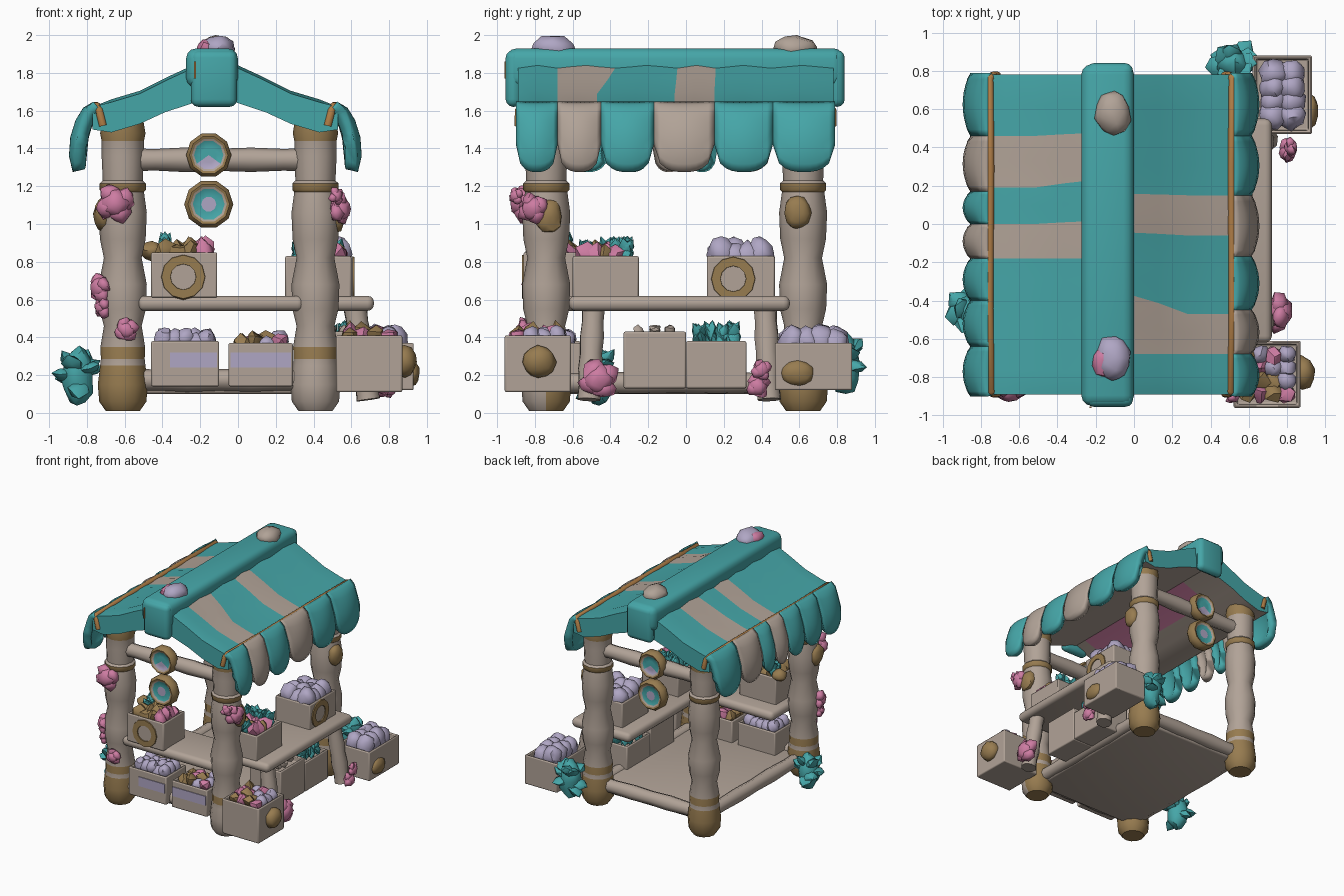
import bpy, bmesh, math, random
from mathutils import Matrix, Vector

if "Cube" in bpy.data.objects:
    bpy.data.objects.remove(bpy.data.objects["Cube"])

rng = random.Random(4)
COLOURS = {
    "beige": (0.44, 0.365, 0.31), "teal": (0.06, 0.38, 0.39), "brown": (0.31, 0.2, 0.08),
    "pink": (0.61, 0.2, 0.36), "lavender": (0.43, 0.38, 0.55), "orange": (0.42, 0.2, 0.06)}
MATS, KEYS = {}, list(COLOURS)
for key, col in COLOURS.items():
    MATS[key] = bpy.data.materials.new(key)
    MATS[key].diffuse_color = (*col, 1)
IDX = {k: i for i, k in enumerate(KEYS)}


def finish(name, bm, angle=45, recalc=True):
    if recalc:
        bmesh.ops.recalc_face_normals(bm, faces=bm.faces[:])
    me = bpy.data.meshes.new(name)
    bm.to_mesh(me)
    bm.free()
    for k in KEYS:
        me.materials.append(MATS[k])
    me.shade_smooth()
    me.set_sharp_from_angle(angle=math.radians(angle))
    ob = bpy.data.objects.new(name, me)
    bpy.context.collection.objects.link(ob)
    return ob


def box(name, lo, hi, mat, bevel=0.03):
    bm = bmesh.new()
    lo, hi = Vector(lo), Vector(hi)
    bmesh.ops.create_cube(bm, size=1, matrix=Matrix.Translation((lo + hi) / 2) @ Matrix.Diagonal((*(hi - lo), 1)))
    if bevel:
        bmesh.ops.bevel(bm, geom=bm.edges[:], offset=bevel, segments=3, profile=0.5, affect='EDGES')
    for f in bm.faces:
        f.material_index = IDX[mat]
    return finish(name, bm)


def lathe(name, profile, loc, axis=(0, 0, 1), segs=12, rule=None):
    """Profile rows are radius, height, colour of the band that follows."""
    bm = bmesh.new()
    m = Matrix.Translation(loc) @ Vector(axis).to_track_quat('Z', 'Y').to_matrix().to_4x4()
    rings = [[bm.verts.new(m @ Vector((r * math.cos(a), r * math.sin(a), h)))
              for a in (2 * math.pi * s / segs for s in range(segs))] for r, h, _ in profile]
    for i in range(len(rings) - 1):
        for s in range(segs):
            t = (s + 1) % segs
            f = bm.faces.new((rings[i][s], rings[i][t], rings[i + 1][t], rings[i + 1][s]))
            f.material_index = IDX[profile[i][2]]
    bmesh.ops.remove_doubles(bm, verts=bm.verts[:], dist=0.0005)
    if rule:
        for f in bm.faces:
            rule(f)
    return finish(name, bm)


def add_blob(bm, loc, size, mat, direction=None, sub=2, jitter=0.12):
    rot = Vector(direction).to_track_quat('Z', 'Y').to_matrix().to_4x4() if direction else Matrix()
    m = Matrix.Translation(loc) @ rot @ Matrix.Diagonal((*size, 1))
    vs = bmesh.ops.create_icosphere(bm, subdivisions=sub, radius=1, matrix=m)['verts']
    for v in vs:
        v.co += Vector([rng.uniform(-1, 1) for _ in range(3)]) * min(size) * jitter
    for f in {f for v in vs for f in v.link_faces}:
        f.material_index = IDX[mat]


def blob(name, loc, size, mat):
    bm = bmesh.new()
    add_blob(bm, loc, size, mat)
    finish(name, bm)


def flower(name, loc, r, facing, mat="pink"):
    bm = bmesh.new()
    q = Vector(facing).to_track_quat('Z', 'Y')
    for i in range(4):
        a = i * math.tau / 4 + 0.5
        off = q @ Vector((math.cos(a), math.sin(a), 0)) * r * 0.45
        add_blob(bm, Vector(loc) + off, (r * .58, r * .58, r * .45), mat, facing, 1, .2)
    add_blob(bm, loc, (r * .7, r * .7, r * .6), mat, facing)
    finish(name, bm, 60)


def plant(name, loc, size, count=10):
    bm = bmesh.new()
    for i in range(count):
        a = i * 2.4
        d = Vector((math.cos(a), math.sin(a), rng.uniform(-0.8, 1.2))).normalized()
        off = Vector((d.x * size[0], d.y * size[1], d.z * size[2])) * 0.55
        add_blob(bm, Vector(loc) + off, (0.06, 0.035, 0.075), "teal", d, 1, .2)
    add_blob(bm, loc, (size[0] * .65, size[1] * .65, size[2] * .75), "teal")
    finish(name, bm)


def crate(name, lo, hi, goods, n=(3, 3), r=0.055, pad=0.04):
    """Open box filled with rounded goods, or pointed leaves for teal; one goods list per row in y."""
    bm = bmesh.new()
    lo, hi = Vector(lo), Vector(hi)
    bmesh.ops.create_cube(bm, size=1, matrix=Matrix.Translation((lo + hi) / 2) @ Matrix.Diagonal((*(hi - lo), 1)))
    top = max(bm.faces, key=lambda f: f.calc_center_median().z)
    for t in (0.025, 0.004):
        bmesh.ops.inset_region(bm, faces=[top], thickness=t)
    bmesh.ops.translate(bm, verts=top.verts[:], vec=(0, 0, -0.05))
    ob = finish(name, bm)
    mod = ob.modifiers.new("soft_edges", 'BEVEL')
    mod.width, mod.segments = 0.014, 2
    bm = bmesh.new()
    for i in range(n[0]):
        for j in range(n[1]):
            fx, fy = (i + .5) / n[0], (j + .5) / n[1]
            p = Vector((lo.x + pad + fx * (hi.x - lo.x - 2 * pad), lo.y + pad + fy * (hi.y - lo.y - 2 * pad),
                        hi.z - 0.005 + rng.uniform(-.015, .02)))
            row = goods[int(fy * len(goods))]
            mat = row[int(fx * len(row))]
            if mat == "teal":
                for k in range(3):
                    d = (rng.uniform(-.6, .6), rng.uniform(-.6, .6), 1)
                    add_blob(bm, p + Vector((0, 0, .03)), (.038, .028, .075), mat, d, 1)
            elif mat == "lavender":
                add_blob(bm, p, (r, r, r * 1.2), mat)
            else:
                add_blob(bm, p, (r, r, r * 1.1), mat, None, 1, .25)
    finish(name + "_goods", bm)


def tube(name, pts, r, mat, radii=None):
    cu = bpy.data.curves.new(name, 'CURVE')
    cu.dimensions, cu.bevel_depth, cu.bevel_resolution, cu.use_fill_caps = '3D', r, 2, True
    sp = cu.splines.new('POLY')
    sp.points.add(len(pts) - 1)
    for i, (p, c) in enumerate(zip(sp.points, pts)):
        p.co = (*c, 1)
        p.radius = radii[i] if radii else 1
    sp.use_smooth = True
    cu.materials.append(MATS[mat])
    bpy.context.collection.objects.link(bpy.data.objects.new(name, cu))


def rail(name, a, b, r):
    a, b = Vector(a), Vector(b)
    tube(name, [a.lerp(b, t / 6) for t in range(7)], r, "beige", [1, .92, 1.06, .95, 1.04, .93, 1])


# Corner posts with brown feet and bands
XL, XR, YF, YB, CX = -0.61, 0.41, -0.74, 0.62, -0.12
post = [(0, .01, "brown"), (.09, .01, "brown"), (.125, .06, "brown"), (.132, .15, "brown"), (.12, .25, "beige"),
        (.116, .285, "brown"), (.118, .35, "beige"), (.1, .46, "beige"), (.122, .55, "beige"), (.127, .68, "beige"),
        (.1, .82, "beige"), (.121, .92, "beige"), (.127, 1.06, "beige"), (.112, 1.17, "brown"),
        (.122, 1.18, "brown"), (.122, 1.215, "beige"), (.106, 1.23, "beige"), (.112, 1.36, "beige"),
        (.112, 1.44, "brown"), (.12, 1.48, "brown"), (.11, 1.54, "brown"), (0, 1.54, "brown")]
for name, x, y in (("front_left", XL, YF), ("front_right", XR, YF), ("back_left", XL, YB), ("back_right", XR, YB)):
    def foot(f, name=name, y=y):
        c = f.calc_center_median()
        if name == "front_right" and .03 < c.z < .26 and c.y - y < -.02:
            f.material_index = IDX["beige"]
    lathe(name + "_post", post, (x, y, 0), rule=foot)

# Floor, lower rails, cross beams and hanging signs
box("floor", (XL, YF, .10), (XR, YB, .185), "beige", .02)
for y, side in ((YF, -1), (YB, 1)):
    rail("lower_rail", (XL, y, .175), (XR, y, .175), .06)
    rail("cross_beam", (XL, y, 1.34), (XR, y, 1.34), .062)
    for z, r, mid in ((1.365, .12, "teal"), (1.105, .13, "lavender")):
        h = .035
        prof = [(0, -h, mid), (.04, -h, "teal"), (r * .65, -h, "beige"), (r * .74, -h - .01, "brown"), (r * .85, -h - .014, "brown"),
                (r, -h + .01, "brown"), (r, h - .01, "brown"), (r * .85, h + .014, "brown"), (r * .74, h + .01, "beige"),
                (r * .65, h, "teal"), (.04, h, mid), (0, h, mid)]

        def lower_patch(f, z=z, mid=mid):
            if mid == "teal" and f.material_index == IDX["teal"] and f.calc_center_median().z < z - .02:
                f.material_index = IDX["lavender"]
        lathe("hanging_sign", prof, (-.155, y + side * .05, z), (0, 1, 0), 10, lower_patch)
for x in (XL, XR):
    rail("side_rail", (x, YF, .16), (x, YB, .16), .055)

# Roof slopes: striped on top, lined underneath
TOP = [(0, 1.88), (.25, 1.765), (.40, 1.69), (.55, 1.645), (.65, 1.62)]
BOT = [(.65, 1.50), (.55, 1.485), (.40, 1.53), (.27, 1.59), (0, 1.68)]
T, B = "teal", "beige"
RIGHT = ([(-.89, -.89), (-.68, -.68), (-.34, -.47), (-.04, -.06), (.16, .15), (.45, .45), (.78, .78)], [T, B, T, B, T, T])
LEFT = ([(-.89, -.89), (-.64, -.64), (-.40, -.40), (-.18, -.18), (.02, 0), (.24, .19), (.48, .46), (.78, .78)],
        [T, T, T, B, T, B, T])
FLAPS = {1: [-.90, -.68, -.45, -.17, .15, .46, .79], -1: [-.90, -.64, -.40, -.18, 0, .17, .46, .79]}


def slope(name, s, edges, cols):
    bm = bmesh.new()
    rows, outline = [], TOP + BOT
    for i, (a, b) in enumerate(edges):
        stations = [(a, b, 0)]
        if i < len(cols):
            a2, b2 = edges[i + 1]
            stations.append(((a + a2) / 2, (b + b2) / 2, .015))
        for ya, yb, lift in stations:
            rows.append([bm.verts.new((CX + s * d, ya + (yb - ya) * max(0, min(1, (d - .08) / .3)), z + (lift if k < 4 else 0)))
                         for k, (d, z) in enumerate(outline)])
    n = len(outline)
    for i in range(len(rows) - 1):
        for k in range(n):
            f = bm.faces.new((rows[i][k], rows[i][(k + 1) % n], rows[i + 1][(k + 1) % n], rows[i + 1][k]))
            under = 5 <= k < n - 1
            lining = s < 0 and k == 8 and 1 <= i <= len(rows) - 4
            f.material_index = IDX[("pink" if lining else B) if under else cols[i // 2]]
    for row in (rows[0], rows[-1]):
        for k in range(4):
            f = bm.faces.new((row[k], row[k + 1], row[n - 2 - k], row[n - 1 - k]))
            f.material_index = IDX[T]
    finish(name, bm, 55)


# Scalloped eave flaps
DROP = [(.645, 1.648), (.70, 1.615), (.74, 1.55), (.768, 1.46), (.775, 1.36), (.755, 1.275)]


def flap(s, y0, y1, mat):
    bm = bmesh.new()
    nu, nv, grid = 10, 10, []
    for i in range(nu + 1):
        u = -1 + 2 * i / nu
        length = .68 + .32 * math.sqrt(max(0, 1 - abs(u) ** 2.6))
        col = []
        for j in range(nv + 1):
            t = j / nv * length * (len(DROP) - 1)
            k = min(int(t), len(DROP) - 2)
            d, z = Vector(DROP[k]).lerp(Vector(DROP[k + 1]), t - k)
            d -= .035 * u * u * min(1, t / 2)
            col.append(bm.verts.new((CX + s * d, (y0 + y1) / 2 + u * (y1 - y0) / 2, z)))
        grid.append(col)
    for i in range(nu):
        for j in range(nv):
            q = (grid[i][j], grid[i][j + 1], grid[i + 1][j + 1], grid[i + 1][j])
            bm.faces.new(q if s > 0 else q[::-1]).material_index = IDX[mat]
    ob = finish("eave_flap", bm, 60, False)
    mod = ob.modifiers.new("thickness", 'SOLIDIFY')
    mod.thickness, mod.offset = .065, -1


for s, name, (edges, cols) in ((1, "right_roof", RIGHT), (-1, "left_roof", LEFT)):
    slope(name, s, edges, cols)
    ys = FLAPS[s]
    for y0, y1, c in zip(ys, ys[1:], cols):
        flap(s, y0, y1, c)
    path = [(.595, -.885, 1.52), (.615, -.885, 1.6), (.63, -.87, 1.626), (.635, -.4, 1.624), (.63, .3, 1.626), (.635, .76, 1.626),
            (.615, .775, 1.6), (.595, .775, 1.52)]
    tube(name + "_trim", [(CX + s * d, y, z) for d, y, z in path], .022, "orange")
# Ridge with drooping ends and end knobs
box("ridge_beam", (-.275, -.95, 1.72), (.0, .835, 1.93), "teal", .055)
box("ridge_front_end", (-.25, -.955, 1.62), (-.005, -.87, 1.92), "teal", .04)
box("ridge_back_end", (-.25, .76, 1.62), (-.005, .84, 1.92), "teal", .04)
box("ridge_piping", (-.232, -.96, 1.77), (-.222, -.952, 1.86), "orange", 0)
blob("front_ridge_knob", (-.11, -.70, 1.93), (.095, .12, .068), "lavender")
blob("front_ridge_knob_accent", (-.165, -.72, 1.93), (.05, .08, .055), "pink")
blob("back_ridge_knob", (-.11, .58, 1.93), (.095, .12, .065), "beige")

# Counters and legs
box("front_counter", (-.53, -.84, .54), (.35, -.42, .62), "beige", .035)
box("side_counter", (.16, -.62, .54), (.72, .55, .62), "beige", .035)
for y in (-.49, .42):
    rail("counter_leg", (.69, y * 1.05, .07), (.62, y, .56), .065)

# Crates of goods
L, P, W = "lavender", "pink", "brown"
crate("front_low_crate_left", (-.46, -.84, .14), (-.10, -.56, .38), [[L]], (5, 3), .05)
crate("front_low_crate_right", (-.05, -.84, .14), (.29, -.56, .37), [[W, W, L, P], [W, P, W, L]], (4, 3), .05)
for x0, x1 in ((-.36, -.11), (-.04, .28)):
    box("painted_panel", (x0, -.846, .24), (x1, -.838, .32), "lavender", 0)
crate("front_counter_crate", (-.46, -.86, .61), (-.11, -.57, .85), [[W, W, P], [T, W, P]], (4, 4), .06)
crate("side_counter_crate_front", (.25, -.60, .61), (.60, -.25, .83), [[T, T, P], [T, W, P], [T, P, W], [T, T, P], [T]], (4, 5), .06)
crate("side_counter_crate_back", (.28, .11, .61), (.61, .47, .83), [[L]], (3, 4), .075)
crate("side_low_crate_front", (.34, -.33, .13), (.64, .0, .43), [[B]], (3, 3), .03)
crate("side_low_crate_back", (.34, .0, .13), (.64, .32, .38), [[T]], (3, 4))
crate("corner_crate_front", (.52, -.96, .11), (.87, -.61, .41), [[W, P, W, P], [P, W, W, L], [P, P, L, L], [W, L, P, L]], (4, 4), .05)
crate("corner_crate_back", (.62, .47, .12), (.93, .88, .37), [[L]], (2, 4), .075, .06)
ring = [(.065, -.02, "brown"), (.068, .008, "brown"), (.115, .008, "brown"), (.122, -.02, "brown")]
lathe("front_crate_ring", ring, (-.29, -.86, .72), (0, -1, 0))
lathe("side_crate_ring", ring, (.61, .25, .71), (1, 0, 0))
blob("front_crate_knob", (.88, -.78, .27), (.065, .09, .09), "brown")
blob("back_crate_knob", (.925, .59, .21), (.035, .09, .07), "brown")
blob("crate_filler", (-.46, -.62, .86), (.06, .06, .05), "brown")

# Flowers, leaves and knots on the posts
for loc, r, d in (((-.65, -.86, 1.11), .11, (0, -1, 0)), ((-.73, -.79, .66), .085, (-1, -.5, 0)),
                  ((-.72, -.80, .56), .065, (-1, -.5, 0)), ((-.59, -.86, .44), .07, (0, -1, 0)),
                  ((.54, -.81, 1.08), .09, (1, -.4, 0)), ((.52, -.9, 1.15), .05, (1, -1, 0)),
                  ((.76, -.46, .18), .115, (1, 0, 0)), ((.80, .38, .14), .07, (1, .2, 0)), ((.82, .40, .23), .06, (1, .2, 0))):
    flower("pink_flower", loc, r, d)
for loc in ((-.715, -.76, 1.05), (.52, -.73, 1.04), (.52, .59, 1.06)):
    blob("post_knot", loc, (.05, .075, .09), "brown")
plant("left_plant", (-.85, -.46, .19), (.13, .13, .21))
plant("back_plant", (.52, .84, .26), (.14, .13, .22))

for m in bpy.data.materials:
    if m.users and not m.is_grease_pencil:
        m.use_nodes = True
        m.node_tree.nodes["Principled BSDF"].inputs["Base Color"].default_value = m.diffuse_color
